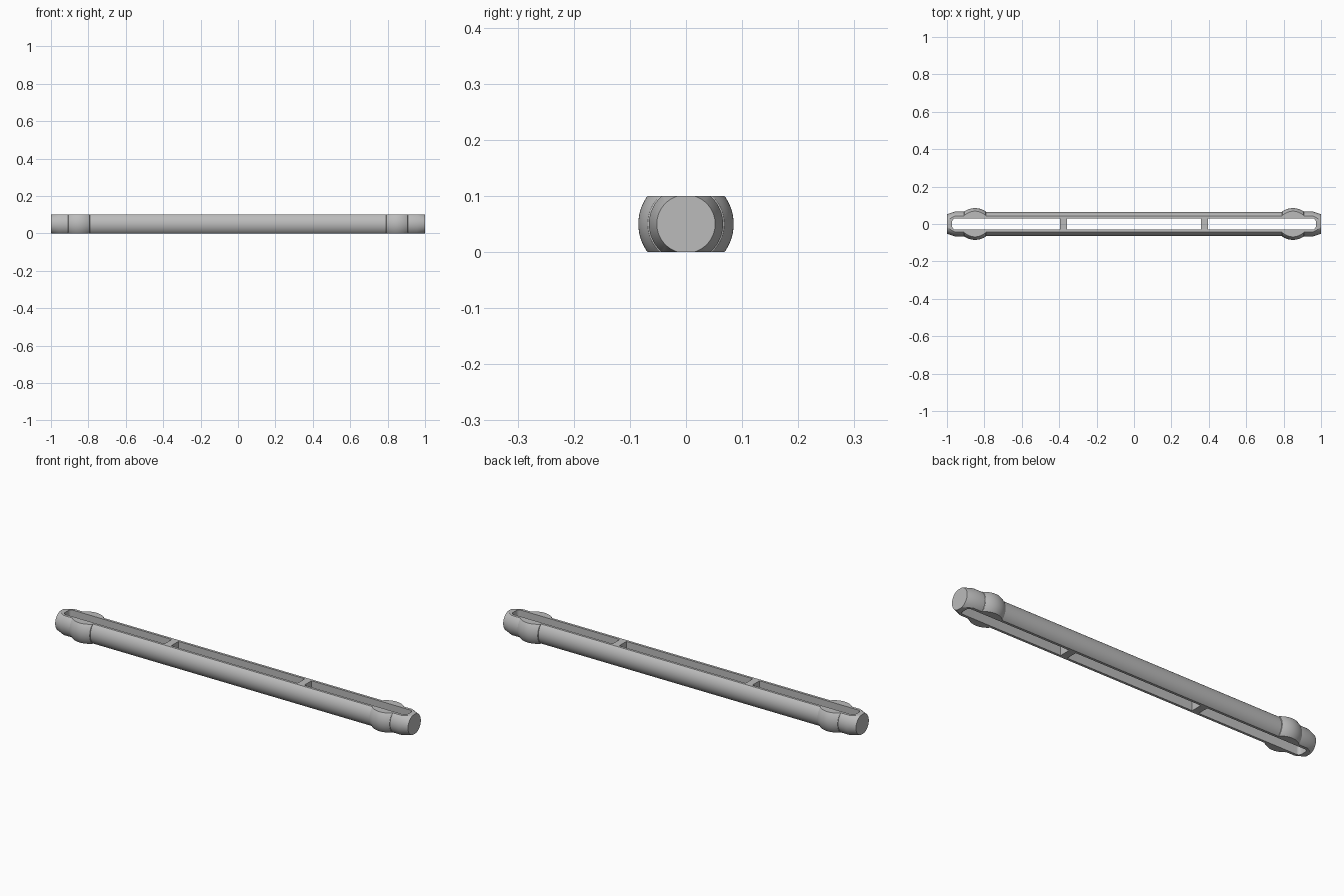
import bpy, bmesh, math
from mathutils import Vector, Matrix

cube = bpy.data.objects.get("Cube")
if cube:
    bpy.data.objects.remove(cube, do_unlink=True)

HEIGHT = 0.1
MID = HEIGHT / 2
SLOT_HALF = 0.029
SLOT_END = 0.972

grey = bpy.data.materials.new("plain grey")
grey.use_nodes = True
grey.diffuse_color = (0.5, 0.5, 0.5, 1)
grey.node_tree.nodes["Principled BSDF"].inputs["Base Color"].default_value = (0.5, 0.5, 0.5, 1)


def make_object(name, bm):
    bmesh.ops.recalc_face_normals(bm, faces=bm.faces)
    mesh = bpy.data.meshes.new(name)
    bm.to_mesh(mesh)
    bm.free()
    mesh.materials.append(grey)
    obj = bpy.data.objects.new(name, mesh)
    bpy.context.collection.objects.link(obj)
    return obj


# Turned rod: half profile as (x, radius), with a rounded collar near each end
collar = []
for i in range(13):
    t = -1 + i / 6
    collar.append((0.85 + 0.057 * t, 0.085 - 0.017 * t * t))
half = [(0.792, 0.065)] + collar + [(0.908, 0.066), (0.957, 0.066), (1.0, 0.052)]
profile = [(-x, r) for x, r in reversed(half)] + half

SIDES = 64
bm = bmesh.new()
rings = []
for x, r in profile:
    rings.append([bm.verts.new((x, r * math.cos(a), MID + r * math.sin(a)))
                  for a in (math.tau * k / SIDES for k in range(SIDES))])
for a, b in zip(rings, rings[1:]):
    for k in range(SIDES):
        n = (k + 1) % SIDES
        bm.faces.new((a[k], a[n], b[n], b[k]))
bm.faces.new(rings[0])
bm.faces.new(rings[-1])

# Flat top and bottom
for z, direction in ((0, -1), (HEIGHT, 1)):
    cut = bmesh.ops.bisect_plane(bm, geom=bm.verts[:] + bm.edges[:] + bm.faces[:],
                                 plane_co=(0, 0, z), plane_no=(0, 0, direction),
                                 clear_outer=True)
    edges = [e for e in cut["geom_cut"] if isinstance(e, bmesh.types.BMEdge)]
    bmesh.ops.contextual_create(bm, geom=edges)
rod = make_object("rod", bm)

# Long slot with rounded corners, cut straight through
bm = bmesh.new()
bmesh.ops.create_cube(bm, size=1, matrix=Matrix.Translation((0, 0, MID)) @
                      Matrix.Diagonal((2 * SLOT_END, 2 * SLOT_HALF, 0.3, 1)))
upright = [e for e in bm.edges
           if abs((e.verts[0].co - e.verts[1].co).normalized().z) > 0.9]
bmesh.ops.bevel(bm, geom=upright, offset=0.016, segments=6, profile=0.5, affect='EDGES')
cutter = make_object("slot_cutter", bm)
cutter.hide_render = True

mod = rod.modifiers.new("slot", 'BOOLEAN')
mod.operation = 'DIFFERENCE'
mod.solver = 'EXACT'
mod.object = cutter
bpy.context.view_layer.update()
bpy.context.view_layer.objects.active = rod
rod.select_set(True)
bpy.ops.object.modifier_apply(modifier=mod.name)
bpy.data.objects.remove(cutter, do_unlink=True)
bpy.ops.object.shade_smooth_by_angle(angle=math.radians(25))

# Two cross bars bridging the slot
for side, sign in (("left", 1), ("right", -1)):
    bm = bmesh.new()
    bmesh.ops.create_cube(bm, size=1, matrix=Matrix.Translation((sign * 0.377, 0, MID)) @
                          Matrix.Diagonal((0.038, 2 * SLOT_HALF, HEIGHT, 1)))
    make_object(side + "_cross_bar", bm)
